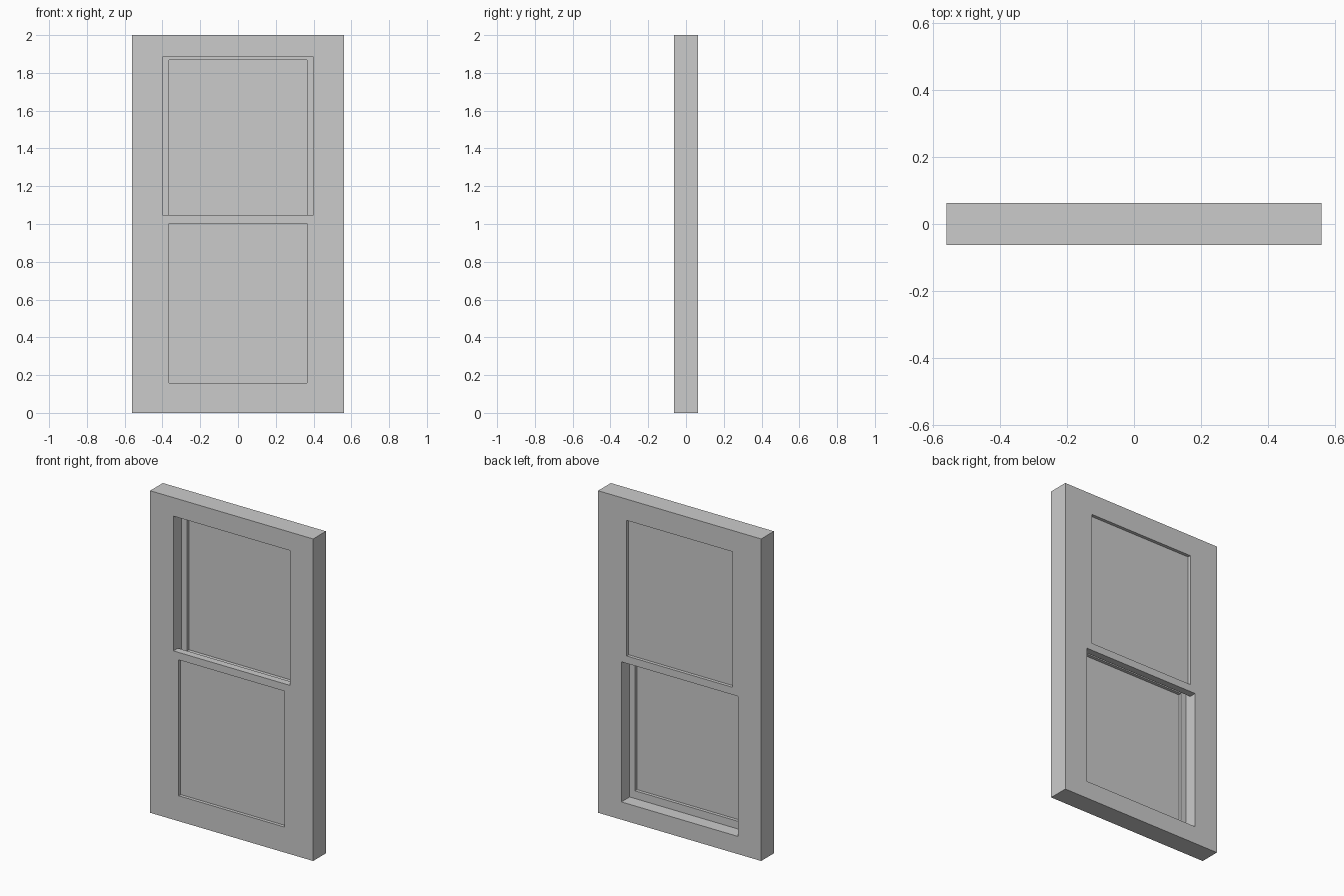
import bpy, bmesh

if "Cube" in bpy.data.objects:
    bpy.data.objects.remove(bpy.data.objects["Cube"])


def ring(name, outer, inner, y0, y1):
    """Rectangular frame; outer and inner are (half_width, z_bottom, z_top)."""
    bm = bmesh.new()

    def loop(rect, y):
        w, a, b = rect
        return [bm.verts.new((x, y, z)) for x, z in ((-w, a), (w, a), (w, b), (-w, b))]

    loops = [loop(outer, y0), loop(inner, y0), loop(inner, y1), loop(outer, y1)]
    for k in range(4):
        a, b = loops[k], loops[(k + 1) % 4]
        for i in range(4):
            j = (i + 1) % 4
            bm.faces.new((a[i], a[j], b[j], b[i]))
    return finish(name, bm)


def slab(name, rect, y0, y1):
    w, a, b = rect
    bm = bmesh.new()
    bmesh.ops.create_cube(bm, size=1)
    for v in bm.verts:
        v.co = (v.co.x * 2 * w, (y0 + y1) / 2 + v.co.y * (y1 - y0),
                (a + b) / 2 + v.co.z * (b - a))
    return finish(name, bm)


def finish(name, bm):
    bmesh.ops.recalc_face_normals(bm, faces=bm.faces)
    mesh = bpy.data.meshes.new(name)
    bm.to_mesh(mesh)
    bm.free()
    ob = bpy.data.objects.new(name, mesh)
    bpy.context.collection.objects.link(ob)
    return ob


D = 0.0625     # half depth of the window
T = 0.044      # sash thickness

# outer casing
ring("window_frame", (0.56, 0, 2), (0.40, 0.11, 1.885), -D, D)

# lower sash flush with the front, upper sash flush with the back
sashes = (
    ("lower", (0.40, 0.11, 1.048), (0.364, 0.158, 1.002), -D),
    ("upper", (0.40, 0.98, 1.885), (0.364, 1.026, 1.868), D - T),
)
for name, outer, inner, y in sashes:
    ring(name + "_sash", outer, inner, y, y + T)
    mid = y + T / 2
    w, a, b = inner
    slab(name + "_glass", (w + 0.001, a - 0.001, b + 0.001), mid - 0.002, mid + 0.002)
